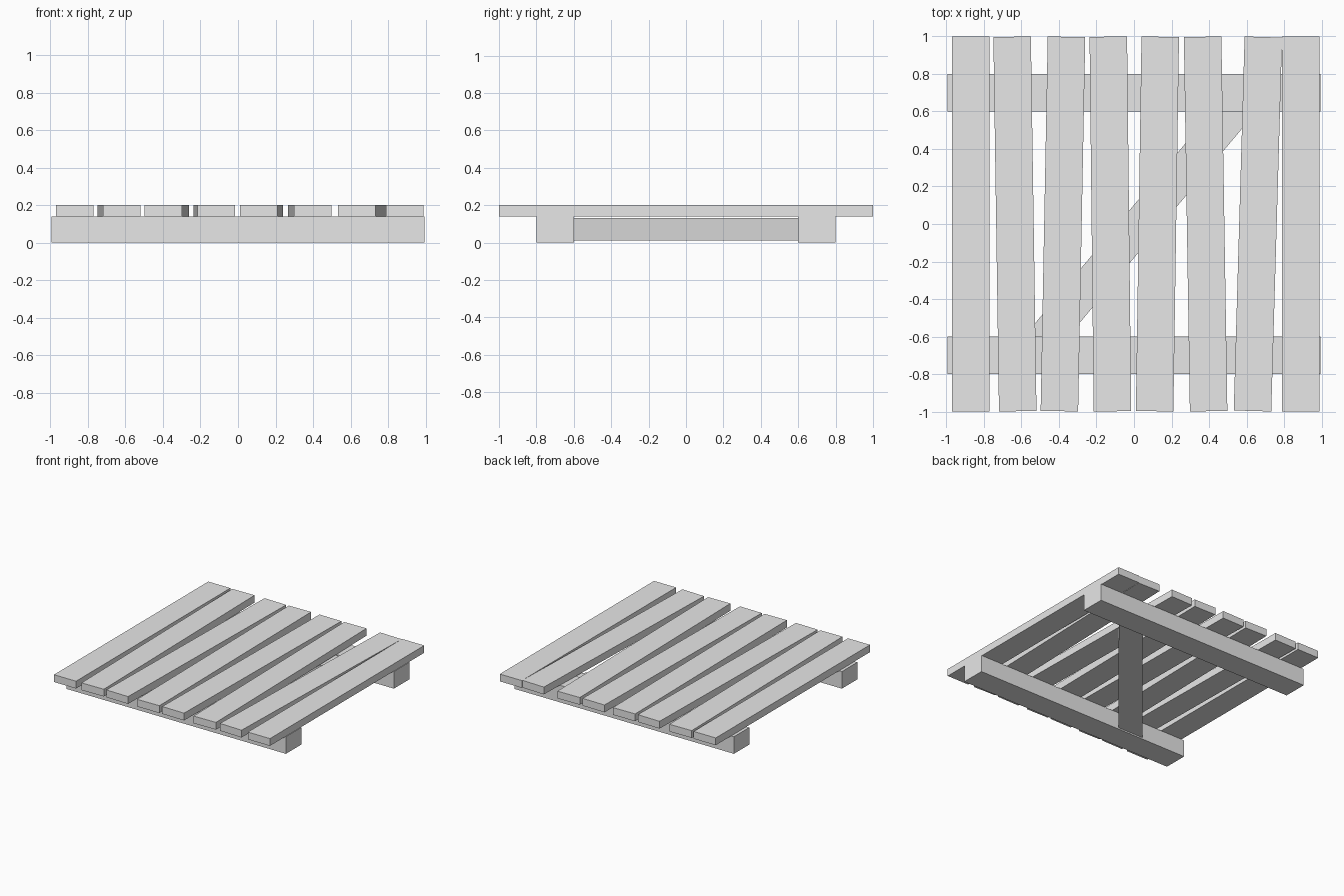
import bpy
import bmesh
from math import atan2, cos, sin
from mathutils import Matrix

cube = bpy.data.objects.get("Cube")
if cube:
    bpy.data.objects.remove(cube, do_unlink=True)

# Single bare grey finish
grey = bpy.data.materials.new("plain_grey")
grey.use_nodes = True
grey.diffuse_color = (0.8, 0.8, 0.8, 1)
grey.node_tree.nodes["Principled BSDF"].inputs["Base Color"].default_value = (0.8, 0.8, 0.8, 1)


def add_board(name, size, centre, angle=0.0, shear=0.0):
    """Box board; shear slides x along y so the ends stay parallel to x."""
    bm = bmesh.new()
    bmesh.ops.create_cube(bm, size=1)
    bmesh.ops.scale(bm, vec=size, verts=bm.verts)
    for v in bm.verts:
        v.co.x += v.co.y * shear
    bmesh.ops.rotate(bm, cent=(0, 0, 0), matrix=Matrix.Rotation(angle, 3, 'Z'), verts=bm.verts)
    mesh = bpy.data.meshes.new(name)
    bm.to_mesh(mesh)
    bm.free()
    mesh.materials.append(grey)
    obj = bpy.data.objects.new(name, mesh)
    obj.location = centre
    bpy.context.collection.objects.link(obj)
    return obj


BEAM_H, PLANK_H, PLANK_W = 0.14, 0.06, 0.2

# Cross beams
for name, y in (("front_beam", -0.7), ("back_beam", 0.7)):
    add_board(name, (1.99, 0.2, BEAM_H), (0, y, BEAM_H / 2))

# Diagonal brace between the beams
add_board("diagonal_brace", (0.236, 1.2, 0.12), (0.033, 0, BEAM_H / 2 + 0.002), shear=0.836)

# Planks: x at the front end, x at the back end
planks = [(-0.87, -0.87), (-0.62, -0.65), (-0.398, -0.36), (-0.115, -0.137),
          (0.11, 0.14), (0.398, 0.366), (0.632, 0.69), (0.89, 0.89)]
for i, (x0, x1) in enumerate(planks, 1):
    angle = -atan2(x1 - x0, 2)
    length = (2 - PLANK_W * abs(sin(angle))) / cos(angle)
    add_board(f"plank_{i}", (PLANK_W, length, PLANK_H),
              ((x0 + x1) / 2, 0, BEAM_H + PLANK_H / 2), angle)
